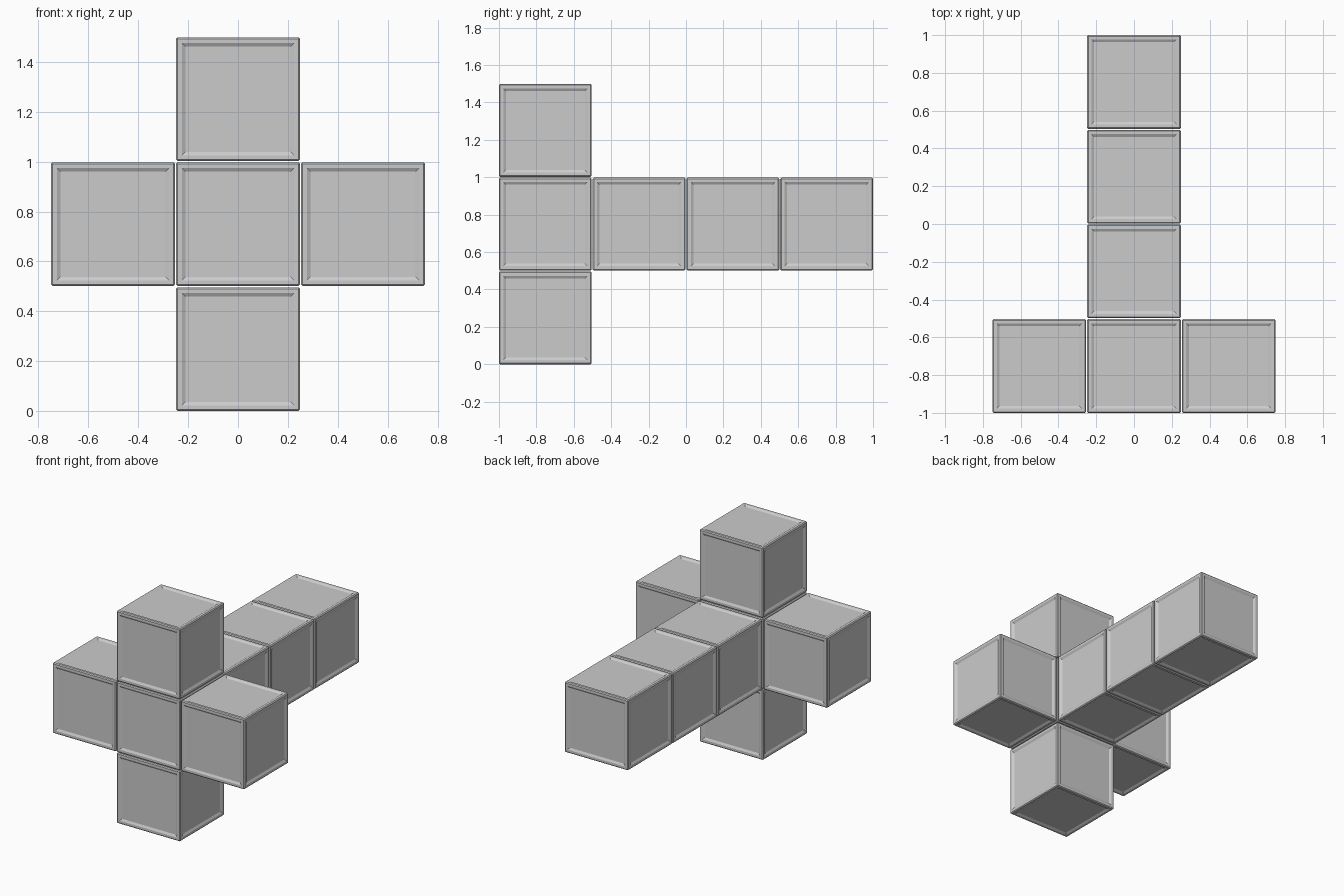
import bpy, bmesh

if "Cube" in bpy.data.objects:
    bpy.data.objects.remove(bpy.data.objects["Cube"])

SIZE = 0.496      # cube edge length
STEP = 0.5013     # spacing between cube centres
CHAMFER = 0.006
MID_Y, MID_Z = -1 + SIZE / 2, SIZE / 2 + STEP


def panelled_cube_mesh():
    """Chamfered cube with a shallow sunken panel in each face."""
    bm = bmesh.new()
    bmesh.ops.create_cube(bm, size=SIZE)
    bmesh.ops.bevel(bm, geom=bm.edges[:], offset=CHAMFER, segments=1,
                    affect='EDGES', profile=0.5)
    bm.normal_update()
    sides = [f for f in bm.faces if f.calc_area() > 0.1]
    # flat frame, then a narrow slope down to the panel
    bmesh.ops.inset_individual(bm, faces=sides, thickness=0.03 - CHAMFER, depth=0)
    bmesh.ops.inset_individual(bm, faces=sides, thickness=0.02, depth=-0.008)
    mesh = bpy.data.meshes.new("panelled_cube")
    bm.to_mesh(mesh)
    bm.free()
    return mesh


mesh = panelled_cube_mesh()

# Unfolded hypercube: a row of four cubes with four arms around the front one
cells = {
    "centre_cube": (0, 0, 0),
    "left_cube": (-1, 0, 0),
    "right_cube": (1, 0, 0),
    "upper_cube": (0, 0, 1),
    "lower_cube": (0, 0, -1),
    "tail_cube_near": (0, 1, 0),
    "tail_cube_middle": (0, 2, 0),
    "tail_cube_end": (0, 3, 0),
}
for name, (i, j, k) in cells.items():
    cube = bpy.data.objects.new(name, mesh)
    cube.location = (i * STEP, MID_Y + j * STEP, MID_Z + k * STEP)
    bpy.context.collection.objects.link(cube)
